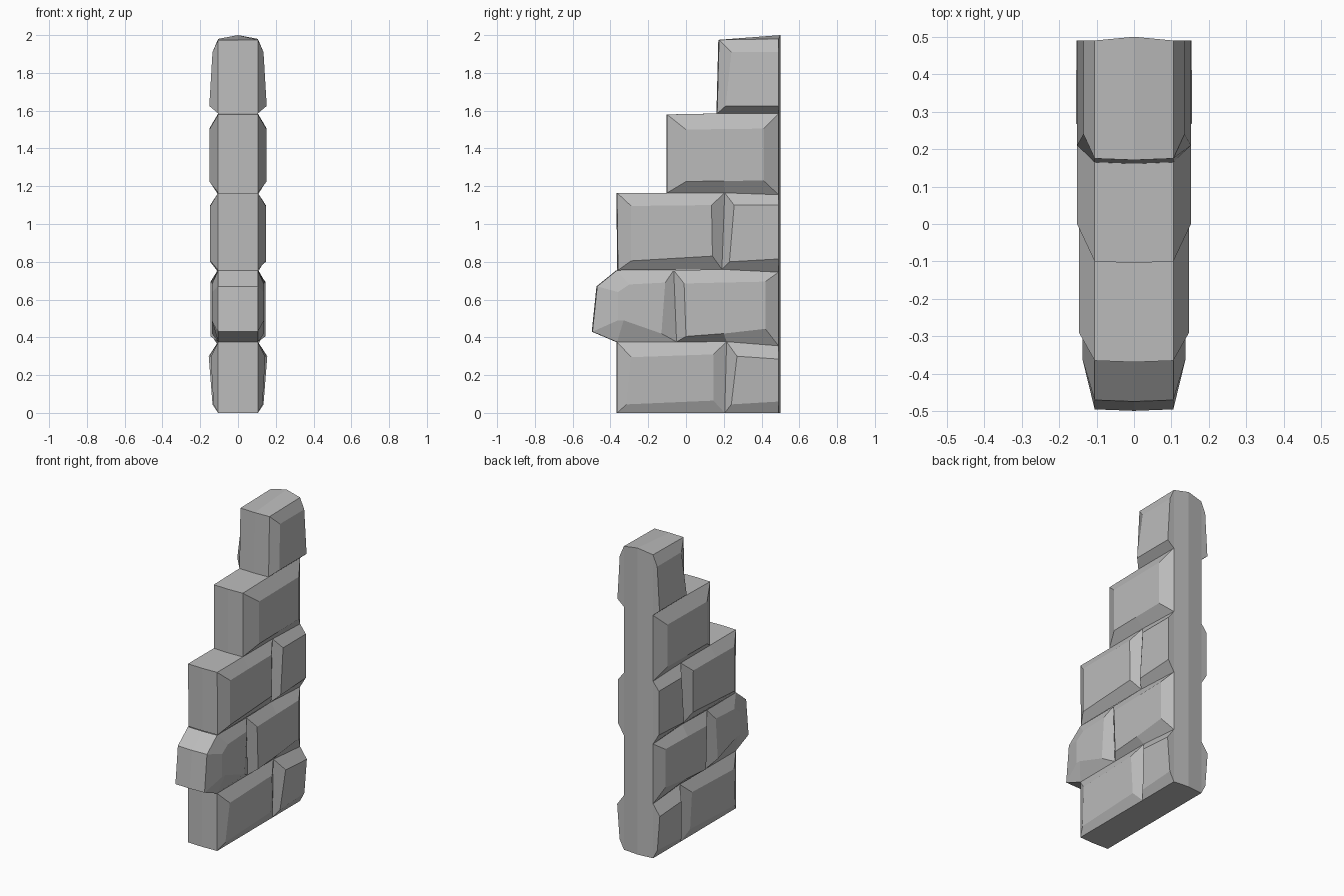
import bpy, bmesh

if "Cube" in bpy.data.objects:
    bpy.data.objects.remove(bpy.data.objects["Cube"])

stone_grey = bpy.data.materials.new("stone_grey")
stone_grey.diffuse_color = (0.5, 0.5, 0.5, 1)
stone_grey.use_nodes = True
stone_grey.node_tree.nodes["Principled BSDF"].inputs["Base Color"].default_value = stone_grey.diffuse_color

EDGE_X = 0.105   # half width at the joints
BACK = 0.49      # flat wall end


def stone(name, outer, inner, x_low, x_high, exposed):
    """Block with bevelled cheeks: (y, z) outlines, cheek half widths at
    bottom and top, and the indices of outer edges that form open sides."""
    bm = bmesh.new()
    zs = [p[1] for p in inner]
    lo, hi = min(zs), max(zs)

    def cheek_x(z):
        return x_low + (x_high - x_low) * (z - lo) / (hi - lo)

    def middle(y, z):
        # slight ridge along the centre of the wall end and the crown
        if y == BACK:
            return (0, 0.5, 2.0 if z > 1.9 else z)
        return (0, max(y - 0.004, -0.5), z)

    n = len(outer)
    mid = [bm.verts.new(middle(*p)) for p in outer]
    for s in (1, -1):
        rim = [bm.verts.new((s * EDGE_X, y, z)) for y, z in outer]
        cheek = [bm.verts.new((s * cheek_x(z), y, z)) for y, z in inner]
        faces = [cheek]
        for i in range(n):
            j = (i + 1) % n
            faces.append([rim[i], rim[j], cheek[j], cheek[i]])
            if i in exposed:
                faces.append([mid[i], mid[j], rim[j], rim[i]])
        for f in faces:
            bm.faces.new(f if s > 0 else f[::-1])
    for v in [v for v in bm.verts if not v.link_faces]:
        bm.verts.remove(v)
    mesh = bpy.data.meshes.new(name)
    bm.to_mesh(mesh)
    bm.free()
    mesh.materials.append(stone_grey)
    bpy.context.collection.objects.link(bpy.data.objects.new(name, mesh))


# First course
stone("bottom_front_stone",
      [(-.365, 0), (.205, 0), (.215, .377), (-.365, .375)],
      [(-.315, .045), (.145, .065), (.145, .31), (-.29, .295)],
      .13, .145, {0, 3})
stone("bottom_back_stone",
      [(.205, 0), (BACK, 0), (BACK, .355), (.215, .377)],
      [(.24, .045), (BACK, .06), (BACK, .285), (.27, .30)],
      .135, .155, {0, 1})

# Second course, with the jutting stone
stone("jutting_stone",
      [(-.495, .43), (-.365, .375), (-.05, .376), (-.065, .755),
       (-.365, .755), (-.47, .67)],
      [(-.36, .49), (-.33, .49), (-.13, .42), (-.11, .69),
       (-.30, .68), (-.36, .64)],
      .138, .138, {0, 4, 5})
stone("second_back_stone",
      [(-.05, .376), (.215, .377), (BACK, .355), (BACK, .745),
       (.19, .76), (-.065, .755)],
      [(0, .405), (.2, .42), (.42, .445), (.42, .695), (.19, .69), (-.01, .685)],
      .145, .145, {2})

# Third course
stone("third_front_stone",
      [(-.36, .755), (.19, .76), (.205, 1.165), (-.1, 1.165), (-.365, 1.165)],
      [(-.29, .805), (.14, .83), (.135, 1.1), (-.1, 1.098), (-.29, 1.095)],
      .147, .147, {3, 4})
stone("third_back_stone",
      [(.19, .76), (BACK, .745), (BACK, 1.155), (.205, 1.165)],
      [(.23, .80), (BACK, .815), (BACK, 1.1), (.255, 1.1)],
      .147, .147, {1})

# Fourth course
stone("fourth_stone",
      [(-.1, 1.165), (.205, 1.165), (BACK, 1.155), (BACK, 1.585),
       (.165, 1.585), (-.1, 1.58)],
      [(0, 1.225), (.2, 1.228), (.41, 1.23), (.41, 1.505), (.165, 1.502), (0, 1.5)],
      .152, .152, {2, 4, 5})

# Crown
stone("top_stone",
      [(.165, 1.585), (BACK, 1.585), (BACK, 1.98), (.175, 1.975)],
      [(.21, 1.625), (BACK, 1.625), (BACK, 1.91), (.24, 1.91)],
      .152, .135, {1, 2, 3})
